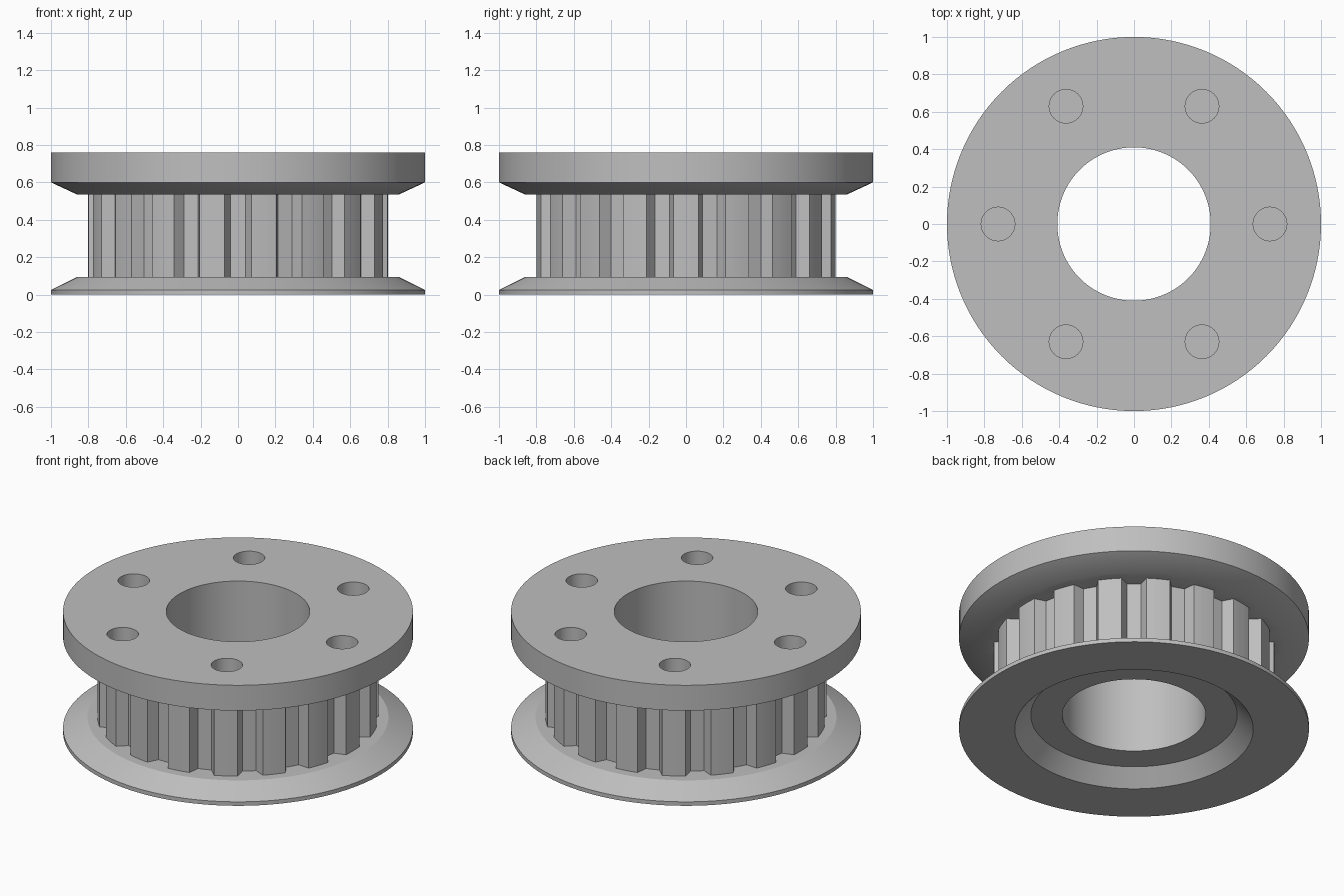
import bpy
import bmesh
from math import sin, cos, radians, tau

cube = bpy.data.objects.get("Cube")
if cube:
    bpy.data.objects.remove(cube, do_unlink=True)

TEETH = 18
PITCH = 360 / TEETH

grey = bpy.data.materials.new("machined_grey")
grey.use_nodes = True
colour = (0.52, 0.52, 0.52, 1)
grey.diffuse_color = colour
grey.node_tree.nodes["Principled BSDF"].inputs["Base Color"].default_value = colour


def solid(name, rings):
    """Closed solid from a stack of equal-length point rings, bottom to top."""
    bm = bmesh.new()
    loops = [[bm.verts.new(p) for p in ring] for ring in rings]
    n = len(loops[0])
    for low, high in zip(loops, loops[1:]):
        for i in range(n):
            j = (i + 1) % n
            bm.faces.new((low[i], low[j], high[j], high[i]))
    bm.faces.new(loops[0][::-1])
    bm.faces.new(loops[-1])
    bmesh.ops.recalc_face_normals(bm, faces=bm.faces[:])
    mesh = bpy.data.meshes.new(name)
    bm.to_mesh(mesh)
    bm.free()
    mesh.materials.append(grey)
    obj = bpy.data.objects.new(name, mesh)
    bpy.context.collection.objects.link(obj)
    return obj


def lathe(name, profile, sides=128, centre=(0, 0)):
    """Round solid from (radius, height) pairs."""
    return solid(name, [[(centre[0] + r * cos(tau * i / sides),
                          centre[1] + r * sin(tau * i / sides), z)
                         for i in range(sides)] for r, z in profile])


def combine(target, tool, operation):
    mod = target.modifiers.new(operation, "BOOLEAN")
    mod.operation = operation
    mod.solver = "EXACT"
    mod.object = tool
    bpy.context.view_layer.objects.active = target
    bpy.ops.object.modifier_apply(modifier=mod.name)
    bpy.data.objects.remove(tool, do_unlink=True)


# Two flanges joined by a narrow core
pulley = lathe("toothed_pulley", [
    (1, 0), (1, 0.025), (0.86, 0.095), (0.5, 0.095),
    (0.5, 0.535), (0.86, 0.535), (1, 0.6), (1, 0.76)])

# Toothed hub: each pitch is a flat gap followed by a tapered tooth
outline = []
for k in range(TEETH):
    for angle, r in ((-3.1, 0.736), (3.1, 0.736), (5.2, 0.803),
                     (8.4, 0.803), (11.6, 0.803), (14.8, 0.803)):
        a = radians(-90 + k * PITCH + angle)
        outline.append((r * cos(a), r * sin(a)))
hub = solid("toothed_hub", [[(x, y, z) for x, y in outline] for z in (0.05, 0.58)])
combine(pulley, hub, "UNION")

# Central bore and the chamfered recess underneath
combine(pulley, lathe("bore_cutter", [(0.41, -0.2), (0.41, 1)]), "DIFFERENCE")
combine(pulley, lathe("recess_cutter", [(0.78, -0.1), (0.59, 0.093)]), "DIFFERENCE")

# Six blind bolt holes in the upper flange
for k in range(6):
    a = tau * k / 6
    hole = lathe("hole_cutter", [(0.09, 0.56), (0.09, 1)], 48,
                 (0.727 * cos(a), 0.727 * sin(a)))
    combine(pulley, hole, "DIFFERENCE")

bpy.ops.object.select_all(action="DESELECT")
pulley.select_set(True)
bpy.context.view_layer.objects.active = pulley
bpy.ops.object.shade_smooth_by_angle(angle=radians(25))
